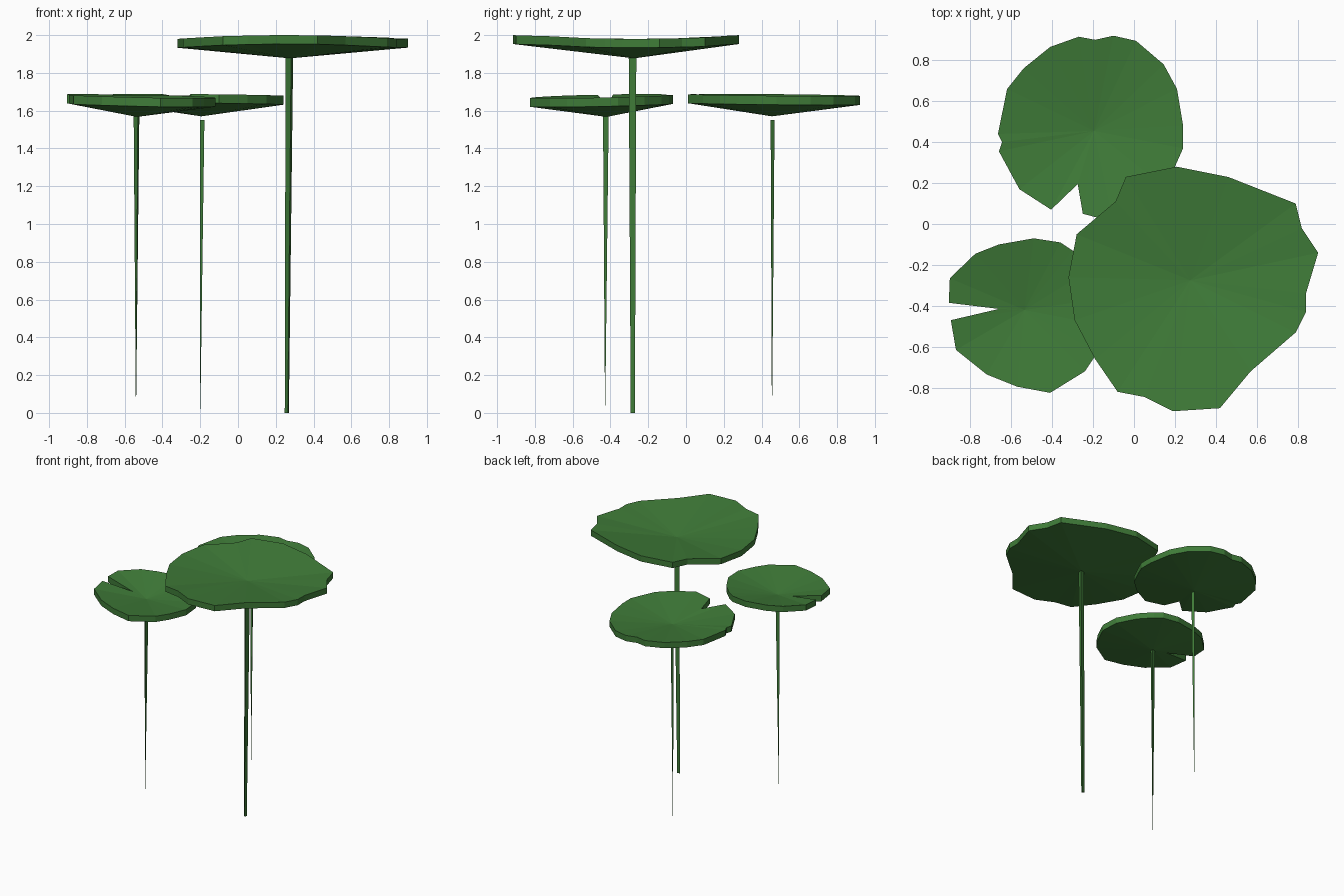
import bpy, bmesh, math
from mathutils import Vector

if "Cube" in bpy.data.objects:
    bpy.data.objects.remove(bpy.data.objects["Cube"])

green = bpy.data.materials.new("leaf green")
green.diffuse_color = (0.05, 0.20, 0.04, 1)
green.use_nodes = True
green.node_tree.nodes["Principled BSDF"].inputs["Base Color"].default_value = green.diffuse_color


def finish(bm, name):
    bmesh.ops.recalc_face_normals(bm, faces=bm.faces)
    mesh = bpy.data.meshes.new(name)
    bm.to_mesh(mesh)
    bm.free()
    mesh.materials.append(green)
    bpy.context.collection.objects.link(bpy.data.objects.new(name, mesh))


def pad(name, outline, hub, hub_z, rim_z, radius, tilt=(0, 0), wave=0.0, thick=0.047):
    """Shallow dished leaf: fan above, fan below, thin upright rim."""
    bm = bmesh.new()
    hx, hy = hub
    rings = []
    for drop in (thick, 0):
        ring = []
        for x, y in outline:
            dx, dy = x - hx, y - hy
            f = min(1, math.hypot(dx, dy) / radius)      # notches sink toward the hub
            z = hub_z + thick + (rim_z - hub_z - thick) * f
            z += tilt[0] * dx + tilt[1] * dy - wave * math.cos(2 * math.atan2(dy, dx))
            ring.append(bm.verts.new((x, y, z - drop)))
        rings.append(ring)
    low, high = rings
    c_low = bm.verts.new((hx, hy, hub_z))
    c_high = bm.verts.new((hx, hy, hub_z + thick))
    n = len(outline)
    for i in range(n):
        j = (i + 1) % n
        bm.faces.new((high[i], high[j], c_high))
        bm.faces.new((low[j], low[i], c_low))
        bm.faces.new((low[i], low[j], high[j], high[i]))
    finish(bm, name)


def stem(name, bottom, top, r_bottom, r_top, turn):
    """Three-sided tapering stalk."""
    bm = bmesh.new()
    rings = []
    for p, r in ((bottom, r_bottom), (top, r_top)):
        rings.append([bm.verts.new(Vector(p) + Vector((
            r * math.cos(math.radians(turn + 120 * k)),
            r * math.sin(math.radians(turn + 120 * k)), 0))) for k in range(3)])
    a, b = rings
    bm.faces.new(a)
    bm.faces.new(b)
    for k in range(3):
        m = (k + 1) % 3
        bm.faces.new((a[k], a[m], b[m], b[k]))
    finish(bm, name)


# Large tall leaf
large = [(.90, -.14), (.82, -.02), (.79, .10), (.46, .23), (.21, .28), (-.04, .23),
         (-.09, .11), (-.28, -.05), (-.32, -.26), (-.29, -.47), (-.19, -.66),
         (-.08, -.82), (.05, -.845), (.19, -.915), (.42, -.90), (.57, -.72),
         (.79, -.53), (.84, -.43), (.84, -.34)]
pad("large_leaf", large, (.275, -.275), 1.877, 1.99, .5, wave=.01)
stem("large_stem", (.26, -.28, 0), (.275, -.28, 1.89), .013, .024, 45)

# Rear leaf with a narrow notch at the front
rear = [(.24, .48), (.21, .66), (.145, .78), (.01, .895), (-.10, .92), (-.19, .90),
        (-.27, .915), (-.41, .865), (-.54, .76), (-.62, .66), (-.665, .44),
        (-.645, .40), (-.66, .355), (-.56, .17), (-.405, .07), (-.275, .195),
        (-.25, .05), (-.10, .01), (.05, .09), (.15, .18), (.20, .28), (.24, .37)]
pad("rear_leaf", rear, (-.195, .455), 1.57, 1.683, .4, tilt=(-.01, -.01))
stem("rear_stem", (-.20, .455, .02), (-.19, .455, 1.55), .001, .014, 90)

# Side leaf with a notch on the left
side = [(-.30, -.13), (-.36, -.09), (-.49, -.07), (-.66, -.10), (-.775, -.145),
        (-.90, -.265), (-.905, -.385), (-.66, -.415), (-.895, -.47), (-.87, -.615),
        (-.72, -.735), (-.57, -.795), (-.41, -.825), (-.24, -.72), (-.18, -.63),
        (-.12, -.50), (-.13, -.36), (-.21, -.22)]
pad("side_leaf", side, (-.535, -.42), 1.567, 1.678, .36, tilt=(-.02, .02))
stem("side_stem", (-.54, -.428, .04), (-.535, -.422, 1.575), .001, .018, 45)
